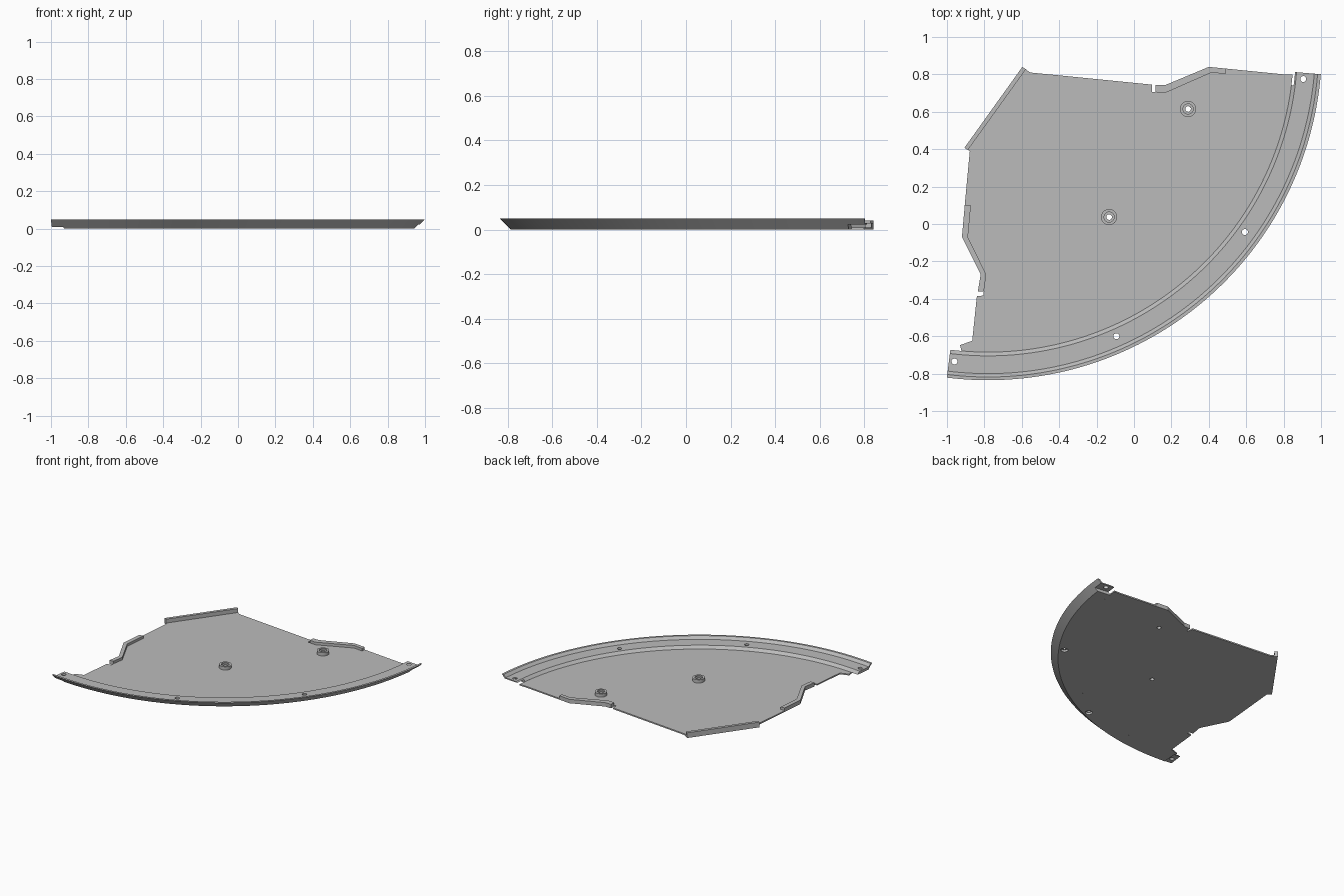
import bpy, bmesh, math
from mathutils import Matrix

if "Cube" in bpy.data.objects:
    bpy.data.objects.remove(bpy.data.objects["Cube"])

CX, CY = -0.78, 0.95          # centre of the curved edge
PLATE_TOP = 0.01

grey = bpy.data.materials.new("light_grey")
grey.diffuse_color = (0.5, 0.5, 0.5, 1)
grey.use_nodes = True
grey.node_tree.nodes["Principled BSDF"].inputs["Base Color"].default_value = grey.diffuse_color


def polar(r, deg):
    a = math.radians(deg)
    return CX + r * math.cos(a), CY + r * math.sin(a)


def finish(name, bm, smooth=False):
    bmesh.ops.recalc_face_normals(bm, faces=bm.faces)
    me = bpy.data.meshes.new(name)
    bm.to_mesh(me)
    bm.free()
    me.materials.append(grey)
    ob = bpy.data.objects.new(name, me)
    bpy.context.collection.objects.link(ob)
    if smooth:
        shade(ob)
    return ob


def shade(ob):
    bpy.ops.object.select_all(action='DESELECT')
    ob.select_set(True)
    bpy.context.view_layer.objects.active = ob
    bpy.ops.object.shade_smooth_by_angle(angle=math.radians(25))


def prism(name, pts, z0, z1):
    bm = bmesh.new()
    lo = [bm.verts.new((x, y, z0)) for x, y in pts]
    hi = [bm.verts.new((x, y, z1)) for x, y in pts]
    bm.faces.new(lo)
    bm.faces.new(hi)
    n = len(pts)
    for i in range(n):
        j = (i + 1) % n
        bm.faces.new((lo[i], lo[j], hi[j], hi[i]))
    return finish(name, bm)


def sweep(name, profile, cx, cy, a0, a1, steps, closed=False):
    """Turn a closed (radius, z) profile about a vertical axis."""
    bm = bmesh.new()
    rings = []
    for i in range(steps if closed else steps + 1):
        a = math.radians(a0 + (a1 - a0) * i / steps)
        rings.append([bm.verts.new((cx + r * math.cos(a), cy + r * math.sin(a), z))
                      for r, z in profile])
    n = len(profile)
    for i in range(steps):
        p, q = rings[i], rings[(i + 1) % len(rings)]
        for k in range(n):
            m = (k + 1) % n
            bm.faces.new((p[k], p[m], q[m], q[k]))
    if not closed:
        bm.faces.new(rings[0])
        bm.faces.new(rings[-1])
    return finish(name, bm, True)


def drill(ob, x, y, r, z0, z1):
    bm = bmesh.new()
    bmesh.ops.create_cone(bm, cap_ends=True, segments=24, radius1=r, radius2=r, depth=z1 - z0,
                          matrix=Matrix.Translation((x, y, (z0 + z1) / 2)))
    cutter = finish("hole_cutter", bm)
    cutter.hide_render = True
    mod = ob.modifiers.new("hole", 'BOOLEAN')
    mod.operation = 'DIFFERENCE'
    mod.solver = 'EXACT'
    mod.object = cutter
    bpy.context.view_layer.update()
    dg = bpy.context.evaluated_depsgraph_get()
    me = bpy.data.meshes.new_from_object(ob.evaluated_get(dg))
    ob.modifiers.clear()
    ob.data = me
    bpy.data.objects.remove(cutter)


# Thin floor plate with its curved side meeting the raised band
outline = [(-0.865, -0.625), (-0.84, -0.385), (-0.805, -0.383), (-0.803, -0.36), (-0.835, -0.36),
           (-0.82, -0.27), (-0.92, -0.07), (-0.905, 0.1), (-0.878, 0.39), (-0.907, 0.407),
           (-0.597, 0.84), (-0.555, 0.81), (0.097, 0.745), (0.097, 0.707), (0.115, 0.705),
           (0.115, 0.742), (0.165, 0.742), (0.40, 0.84), (0.80, 0.80)]
arc = [polar(1.635, -5.3 + (-95 + 5.3) * i / 72) for i in range(73)]
plate = prism("floor_plate", outline + arc + [(-0.93, -0.647)], 0, PLATE_TOP)


# Raised curved band with an outer rim; the ends are undercut to overlap neighbours
def band_profile(z0):
    inner = [(1.635, 0), (1.635, PLATE_TOP)] if z0 == 0 else [(1.625 + z0, z0)]
    return inner + [(1.655, 0.03), (1.75, 0.03), (1.768, 0.05), (1.785, 0.05), (1.735 + z0, z0)]


band = sweep("curved_band", band_profile(0), CX, CY, -95, -7.3, 72)
left_tab = sweep("left_lap_tab", band_profile(0.01), CX, CY, -97.1, -95, 3)
right_tab = sweep("right_lap_tab", band_profile(0.022), CX, CY, -7.3, -4.8, 3)

# Screw holes through the band, recessed from below in the middle
for x, y in ((0.593, -0.043), (-0.094, -0.60)):
    drill(band, x, y, 0.016, -0.02, 0.06)
    drill(band, x, y, 0.025, -0.02, 0.015)
drill(left_tab, -0.96, -0.735, 0.016, -0.02, 0.06)
drill(right_tab, 0.905, 0.775, 0.016, -0.02, 0.06)
for ob in (band, left_tab, right_tab):
    shade(ob)

# Screw bosses on the floor
boss = [(0.015, 0.01), (0.015, 0.025), (0.027, 0.025), (0.027, 0.035), (0.043, 0.035), (0.043, 0.01)]
for i, (x, y) in enumerate(((-0.133, 0.037), (0.289, 0.615))):
    sweep(f"screw_boss_{i + 1}", boss, x, y, 0, 360, 32, True)
    drill(plate, x, y, 0.015, -0.02, 0.03)

# Upright wall across the cut corner
prism("corner_wall", [(-0.597, 0.84), (-0.907, 0.407), (-0.888, 0.396), (-0.578, 0.827)],
      PLATE_TOP, 0.04)

# Bent lips along both stepped edges
prism("back_lip", [(0.115, 0.742), (0.165, 0.742), (0.40, 0.84), (0.49, 0.831),
                   (0.49, 0.802), (0.415, 0.81), (0.165, 0.70), (0.115, 0.705)],
      PLATE_TOP, 0.03)
prism("left_lip", [(-0.905, 0.1), (-0.92, -0.07), (-0.82, -0.27), (-0.835, -0.36),
                   (-0.803, -0.36), (-0.79, -0.27), (-0.888, -0.07), (-0.872, 0.1)],
      PLATE_TOP, 0.03)
